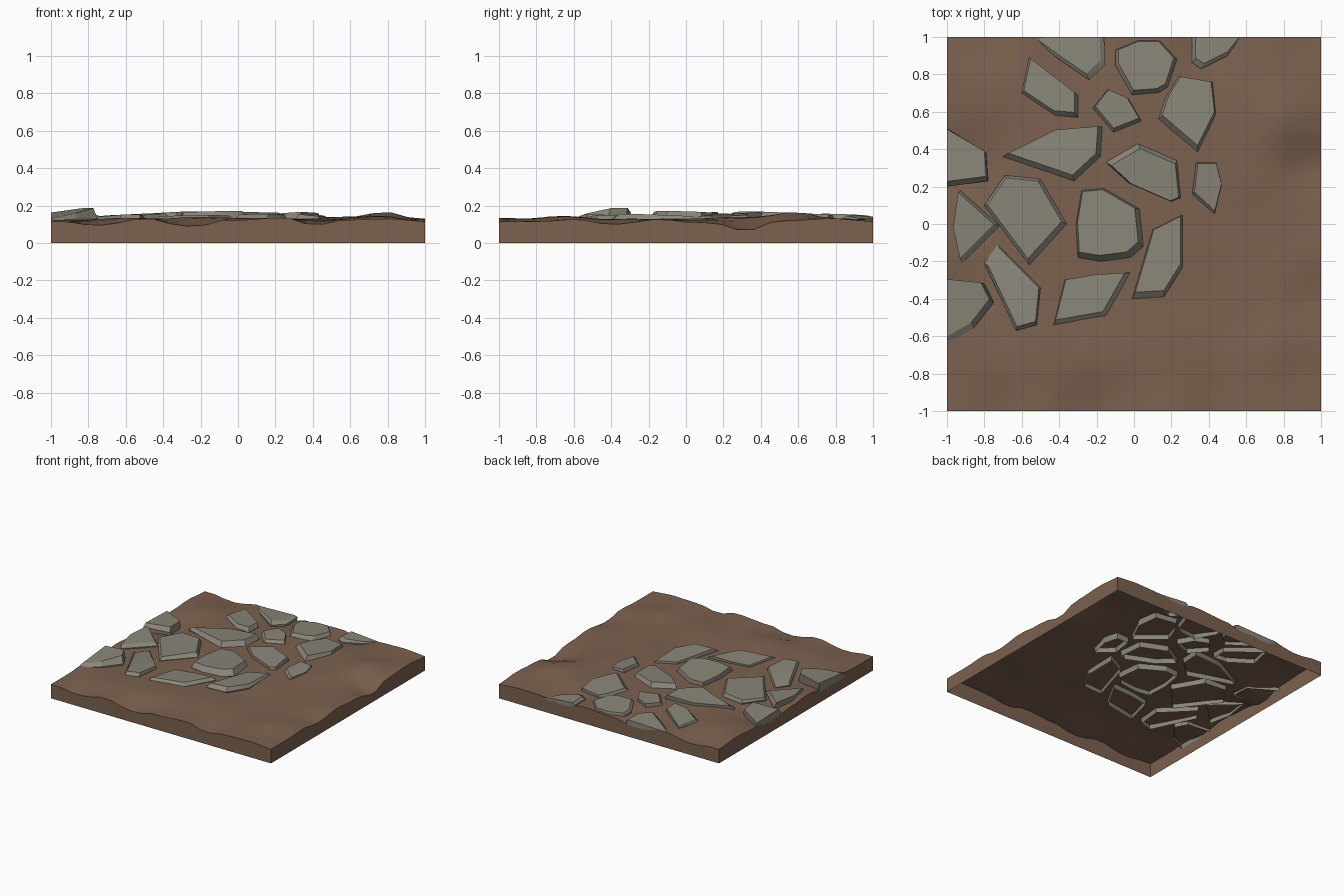
import bpy, bmesh
from mathutils import Vector

if "Cube" in bpy.data.objects:
    bpy.data.objects.remove(bpy.data.objects["Cube"])


def material(name, rgb):
    m = bpy.data.materials.new(name)
    m.diffuse_color = (*rgb, 1)
    m.use_nodes = True
    m.node_tree.nodes["Principled BSDF"].inputs["Base Color"].default_value = m.diffuse_color
    return m


DIRT = material("dirt", (0.20, 0.12, 0.078))
ROCK = material("rock", (0.25, 0.235, 0.19))


def finish(name, bm, mat, angle):
    me = bpy.data.meshes.new(name)
    bm.to_mesh(me)
    bm.free()
    ob = bpy.data.objects.new(name, me)
    bpy.context.collection.objects.link(ob)
    me.materials.append(mat)
    bpy.ops.object.select_all(action='DESELECT')
    ob.select_set(True)
    bpy.context.view_layer.objects.active = ob
    bpy.ops.object.shade_smooth_by_angle(angle=angle)
    return ob


# Ground relief: edge profiles repeat on opposite sides, as on a tile
EDGE_X = [(-1, .115), (-.73, .095), (-.52, .13), (-.25, .09), (-.05, .12),
          (.22, .135), (.42, .10), (.62, .125), (.82, .13), (1, .115)]
EDGE_Y = [(-.8, .115), (-.6, .125), (-.38, .10), (-.15, .125), (.08, .11),
          (.32, .07), (.55, .12), (.8, .13)]
INNER = [(.8, .57, .165), (.55, .62, .14), (.6, .25, .14), (.75, .05, .125),
         (.45, -.1, .13), (.3, -.35, .115), (.15, -.6, .135), (.55, -.55, .12),
         (.75, -.65, .145), (.75, -.3, .13), (-.2, -.72, .14), (-.6, -.75, .135),
         (-.5, -.35, .125), (-.1, -.35, .125), (-.1, .05, .13), (-.6, .1, .125),
         (-.4, .4, .13), (.1, .3, .13), (.1, .7, .13), (-.45, .75, .125),
         (-.8, .7, .14), (.7, .85, .13)]
CONTROL = INNER + [(x, s, z) for x, z in EDGE_X for s in (-1, 1)] \
    + [(s, y, z) for y, z in EDGE_Y for s in (-1, 1)]


def ground_z(x, y):
    total = weight = 0
    for cx, cy, cz in CONTROL:
        w = 1 / ((x - cx) ** 2 + (y - cy) ** 2 + .002) ** 1.7
        total += w * cz
        weight += w
    return total / weight


# Ground sheet with skirt walls, open underneath
bm = bmesh.new()
bmesh.ops.create_grid(bm, x_segments=22, y_segments=22, size=1)
for v in bm.verts:
    v.co.z = ground_z(v.co.x, v.co.y)
rim = [e for e in bm.edges if e.is_boundary]
ext = bmesh.ops.extrude_edge_only(bm, edges=rim)
for v in ext["geom"]:
    if isinstance(v, bmesh.types.BMVert):
        v.co.z = 0
bmesh.ops.recalc_face_normals(bm, faces=bm.faces)
if max(bm.faces, key=lambda f: f.calc_center_median().z).normal.z < 0:
    bmesh.ops.reverse_faces(bm, faces=bm.faces)
finish("ground", bm, DIRT, 0.6)

count = 0


def stone(outline, top=.155, tilt=(0, 0), shift=(0, .01)):
    """Sunken slab: outline, tilted chamfered top, open base."""
    global count
    count += 1
    n = len(outline)
    c = sum((Vector(p) for p in outline), Vector((0, 0))) / n
    bm = bmesh.new()
    rings = []
    for scale, mode in ((.97, 0), (1, 1), (.9, 2)):
        ring = []
        for p in outline:
            q = c + (Vector(p) - c) * scale + Vector(shift) * (mode == 2)
            # slabs cut by the tile border stay flush with it
            if p[0] <= -1:
                q.x = -1
            if p[1] >= 1:
                q.y = 1
            plane = top + tilt[0] * (q.x - c.x) + tilt[1] * (q.y - c.y)
            z = (.085, min(plane - .008, .128), plane)[mode]
            ring.append(bm.verts.new((q.x, q.y, z)))
        rings.append(ring)
    for a, b in zip(rings, rings[1:]):
        for i in range(n):
            j = (i + 1) % n
            bm.faces.new((a[i], a[j], b[j], b[i]))
    bm.faces.new(rings[-1])
    bmesh.ops.recalc_face_normals(bm, faces=bm.faces)
    if bm.faces[-1:][0].normal.z < 0:
        bmesh.ops.reverse_faces(bm, faces=bm.faces)
    finish(f"stone_{count:02d}", bm, ROCK, 0.5)


# Back row
stone([(-.55, 1), (-.16, 1), (-.155, .85), (-.24, .77), (-.4, .88)], .14, (.03, -.06), (-.01, .02))
stone([(-.1, .93), (.02, .98), (.14, .98), (.23, .88), (.18, .73), (.13, .7), (-.01, .69), (-.1, .85)], .15, (.03, -.04))
stone([(.31, 1), (.57, 1), (.5, .9), (.36, .83), (.31, .86)], .14, (-.08, -.05), (.01, .02))
stone([(-.56, .89), (-.3, .69), (-.3, .57), (-.42, .58), (-.6, .7)], .15, (.05, -.03), (-.005, .015))
stone([(-.14, .72), (-.03, .67), (.04, .55), (-.11, .49), (-.22, .62)], .15, (.03, .02))
stone([(.24, .79), (.42, .76), (.44, .58), (.34, .38), (.13, .56), (.17, .68)], .155, (.03, -.05), (.005, .015))
# Middle rows
stone([(-.42, .5), (-.17, .52), (-.18, .36), (-.32, .23), (-.7, .36)], .16, (.05, -.04), (-.005, .015))
stone([(-1, .51), (-.79, .38), (-.78, .23), (-1, .2)], .155, (.06, -.03), (0, .015))
stone([(-.15, .33), (.02, .43), (.23, .34), (.25, .14), (.2, .12), (-.03, .22)], .158, (0, .06), (.005, -.01))
stone([(.33, .33), (.44, .33), (.47, .21), (.43, .05), (.31, .16)], .15, (-.08, .03), (.005, .005))
stone([(-.8, .1), (-.69, .26), (-.5, .24), (-.36, 0), (-.56, -.22)], .15, (.05, .02), (-.005, .005))
stone([(-.93, .18), (-.72, -.01), (-.92, -.21), (-.96, -.03)], .155, (-.05, .04), (-.015, .01))
stone([(-.28, .18), (-.16, .19), (.03, .08), (.05, -.12), (-.02, -.18), (-.18, -.2), (-.3, -.18), (-.31, 0)],
      .165, (.03, -.03), (-.008, .015))
# Front row
stone([(.26, .05), (.26, -.23), (.16, -.39), (-.01, -.4), (.1, -.03)], .15, (.03, -.04), (0, .015))
stone([(-.02, -.26), (-.15, -.49), (-.43, -.54), (-.37, -.3), (-.2, -.27)], .145, (.03, -.03), (-.008, .01))
stone([(-.73, -.11), (-.5, -.34), (-.52, -.54), (-.63, -.57), (-.8, -.21)], .145, (.03, -.03), (.005, 0))
stone([(-1, -.3), (-.8, -.32), (-.75, -.42), (-.86, -.56), (-1, -.64)], .165, (.15, .1), (-.01, .02))
